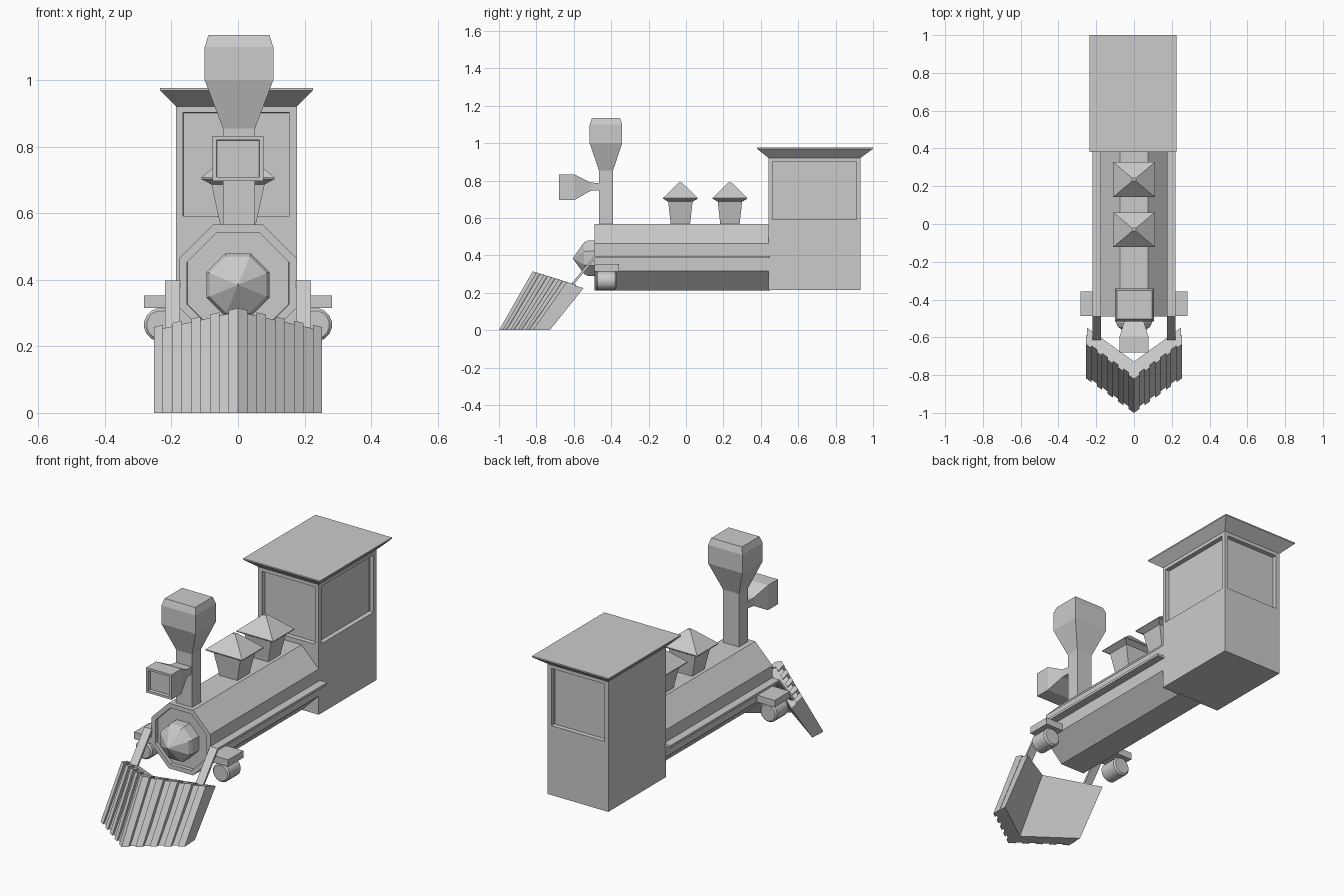
import bpy, bmesh, math

if "Cube" in bpy.data.objects:
    bpy.data.objects.remove(bpy.data.objects["Cube"])


def finish(bm, name):
    bmesh.ops.recalc_face_normals(bm, faces=bm.faces[:])
    me = bpy.data.meshes.new(name)
    bm.to_mesh(me)
    bm.free()
    ob = bpy.data.objects.new(name, me)
    bpy.context.collection.objects.link(ob)
    return ob


def loft(rings):
    """Skin a stack of equal-length point rings and cap both ends."""
    bm = bmesh.new()
    vs = [[bm.verts.new(p) for p in r] for r in rings]
    n = len(vs[0])
    for a, b in zip(vs, vs[1:]):
        for i in range(n):
            j = (i + 1) % n
            bm.faces.new((a[i], a[j], b[j], b[i]))
    bm.faces.new(vs[0])
    bm.faces.new(vs[-1])
    bmesh.ops.recalc_face_normals(bm, faces=bm.faces[:])
    return bm


def rect_z(hx, hy, z, cy, cx=0):
    return [(cx - hx, cy - hy, z), (cx + hx, cy - hy, z),
            (cx + hx, cy + hy, z), (cx - hx, cy + hy, z)]


def rect_y(hx, z0, z1, y):
    return [(-hx, y, z0), (hx, y, z0), (hx, y, z1), (-hx, y, z1)]


def ring_y(r, y, cz, n=8, cx=0):
    """Ring in the xz plane with flat sides up; r is the apothem."""
    R = r / math.cos(math.pi / n)
    return [(cx + R * math.cos((i + .5) * math.tau / n), y,
             cz + R * math.sin((i + .5) * math.tau / n)) for i in range(n)]


def recess(bm, test, inset, depth):
    bm.normal_update()
    faces = [f for f in bm.faces if test(f)]
    bmesh.ops.inset_individual(bm, faces=faces, thickness=inset,
                               depth=0, use_even_offset=True)
    bmesh.ops.inset_individual(bm, faces=faces, thickness=0.0005,
                               depth=-depth, use_even_offset=True)


def mirror(ob):
    ob.modifiers.new("mirror", 'MIRROR').use_axis = (True, False, False)
    return ob


# Boiler with recessed front
bm = loft([ring_y(.177, -.49, .39), ring_y(.177, .45, .39)])
recess(bm, lambda f: f.normal.y < -.9, .024, .02)
finish(bm, "boiler")

# Pointed smokebox door
finish(loft([ring_y(.094, -.46, .385), ring_y(.094, -.525, .385),
             ring_y(.085, -.545, .385), ring_y(.002, -.605, .385)]), "smokebox_door")

# Cab with sunken windows at front, back and right
bm = loft([rect_z(.182, .247, z, .687, -.005) for z in (.215, .57, .925)])
recess(bm, lambda f: f.calc_center_median().z > .6 and abs(f.normal.z) < .5
       and f.normal.x > -.5, .022, .025)
finish(bm, "cab")

# Flared roof
finish(loft([rect_z(.182, .247, .922, .687, -.005), rect_z(.23, .31, .97, .69, -.005),
             rect_z(.23, .31, .977, .69, -.005)]), "cab_roof")

# Chimney
finish(loft([rect_z(hx, hy, z, -.428, .003) for hx, hy, z in (
    (.048, .038, .54), (.048, .038, .855), (.103, .087, 1.0),
    (.103, .087, 1.1), (.092, .075, 1.136))]), "chimney")

# Headlamp on a neck in front of the chimney
bm = loft([rect_y(.076, .697, .832, -.68), rect_y(.076, .697, .832, -.595),
           rect_y(.05, .745, .79, -.51), rect_y(.045, .75, .785, -.45)])
recess(bm, lambda f: f.normal.y < -.9, .012, .02)
finish(bm, "headlamp")

# Two domes with pyramid caps
for i, y in enumerate((-.03, .235)):
    finish(loft([rect_z(hx, hy, z, y) for hx, hy, z in (
        (.05, .05, .55), (.08, .065, .687), (.11, .092, .703),
        (.11, .092, .708), (.01, .008, .79))]), f"dome_{i + 1}")

# Running boards bending down to the plow
path = [(.45, .398), (-.49, .398), (-.62, .24), (-.61, .232), (-.485, .385), (.45, .385)]
mirror(finish(loft([[(x, y, z) for y, z in path] for x in (.175, .22)]), "running_board"))

# Piston blocks and cylinders
mirror(finish(loft([rect_z(.055, .065, z, -.423, .228) for z in (.315, .353)]), "piston_block"))
cyl = mirror(finish(loft([ring_y(r, y, .265, 16, .232) for r, y in (
    (.042, -.482), (.05, -.474), (.05, -.38), (.042, -.372))]), "piston_cylinder"))
bpy.context.view_layer.objects.active = cyl
cyl.select_set(True)
bpy.ops.object.shade_smooth_by_angle(angle=math.radians(30))
cyl.select_set(False)


# Plow: a slanted V wall plus raised slats
def plow_section(x, front, back, dz=0):
    yb, yt = -1 + .72 * x, -.82 + .72 * x
    top = .315 + dz - .225 * x
    return [(x, yb + front, 0), (x, yt + front, top - .3 * front),
            (x, yt + back, top - .3 * back), (x, yb + back, 0)]


mirror(finish(loft([plow_section(0, .014, .092, -.006),
                    plow_section(.25, .014, .092, -.006)]), "plow_wall"))
for i in range(5):
    x0 = i * .0562
    mirror(finish(loft([plow_section(x0, 0, .05), plow_section(x0 + .028, 0, .05)]),
                  f"plow_slat_{i + 1}"))
